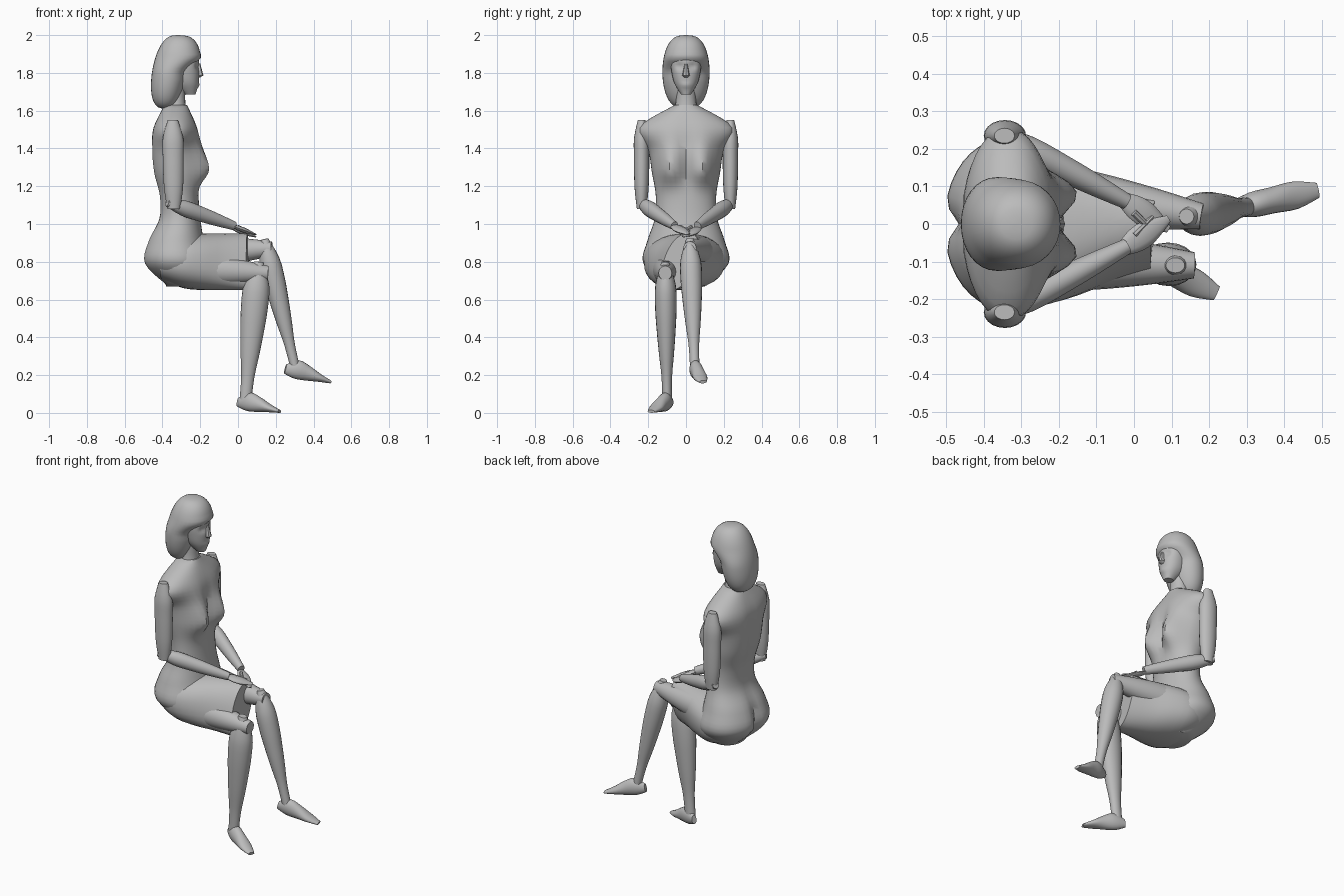
import bpy
import bmesh
import math
from mathutils import Vector

default_cube = bpy.data.objects.get("Cube")
if default_cube:
    bpy.data.objects.remove(default_cube, do_unlink=True)

# One plain clay colour for the whole figure
clay = bpy.data.materials.new("clay grey")
clay.use_nodes = True
clay_colour = (.5, .5, .5, 1)
clay.diffuse_color = clay_colour
clay.node_tree.nodes["Principled BSDF"].inputs["Base Color"].default_value = clay_colour


def refine(values, steps):
    """Fill a list of numbers or vectors with smooth in-between values."""
    result = []
    last = len(values) - 1
    for i in range(last):
        start, end = values[i], values[i + 1]
        leave = (end - values[max(i - 1, 0)]) / 2
        arrive = (values[min(i + 2, last)] - start) / 2
        for step in range(steps):
            t = step / steps
            ease = t * t * (3 - 2 * t)
            bend = leave * (t * (1 - t) ** 2) - arrive * (t * t * (1 - t))
            result.append(start + (end - start) * ease + bend)
    result.append(values[last])
    return result


def superpower(value, power):
    return math.copysign(abs(value) ** power, value)


def loft(name, centres, widths, depths, axis, steps=3, sides=20, power=1, shape=None):
    """Skin a row of elliptical rings that all face along the axis."""
    side = Vector((0, 1, 0))
    side = (side - axis * side.dot(axis)).normalized()
    across = side.cross(axis)
    bm = bmesh.new()
    rings = []
    sections = [refine(values, steps) for values in (centres, widths, depths)]
    for centre, width, depth in zip(*sections):
        ring = []
        for k in range(sides):
            angle = math.tau * k / sides
            point = centre + side * width * superpower(math.cos(angle), power)
            point += across * depth * superpower(math.sin(angle), power)
            if shape:
                shape(point)
            ring.append(bm.verts.new(point))
        rings.append(ring)
    for lower, upper in zip(rings, rings[1:]):
        for k in range(sides):
            bm.faces.new((lower[k - 1], lower[k], upper[k], upper[k - 1]))
    bm.faces.new(rings[0])
    bm.faces.new(rings[-1])
    bmesh.ops.recalc_face_normals(bm, faces=bm.faces)
    mesh = bpy.data.meshes.new(name)
    bm.to_mesh(mesh)
    bm.free()
    mesh.materials.append(clay)
    obj = bpy.data.objects.new(name, mesh)
    bpy.context.collection.objects.link(obj)
    bpy.ops.object.select_all(action="DESELECT")
    obj.select_set(True)
    bpy.context.view_layer.objects.active = obj
    bpy.ops.object.shade_smooth_by_angle(angle=math.radians(40))


def limb(name, start, end, widths, ratio=1, depths=None, lift=0, **options):
    """Evenly spaced rings from start to end; lift raises thick rings."""
    start, end = Vector(start), Vector(end)
    depths = depths or [width * ratio for width in widths]
    last = len(widths) - 1
    centres = [start.lerp(end, i / last) + Vector((0, 0, lift * depth))
               for i, depth in enumerate(depths)]
    loft(name, centres, widths, depths, (end - start).normalized(), **options)


def stack(name, heights, widths, backs, fronts, **options):
    """Level rings, each reaching from a back x to a front x."""
    centres = [Vector(((back + front) / 2, 0, z))
               for z, back, front in zip(heights, backs, fronts)]
    depths = [(front - back) / 2 for back, front in zip(backs, fronts)]
    loft(name, centres, widths, depths, Vector((0, 0, 1)), **options)


def evenly(low, high, count):
    return [low + (high - low) * i / (count - 1) for i in range(count)]


def bump(point, y, z, y_size, z_size):
    """Soft bump placed alike on both sides of the body."""
    return math.exp(-((abs(point.y) - y) / y_size) ** 2 - ((point.z - z) / z_size) ** 2)


# Torso with bust, spine groove and seat cleft
def shape_torso(point):
    if point.x > -.31:
        fall = .14 if point.z > 1.29 else .08
        point.x += .08 * bump(point, .085, 1.29, .065, fall)
    elif point.x < -.38:
        point.x += .04 * bump(point, 0, .8, .035, .14)
        point.x += .015 * bump(point, 0, 1.3, .04, .2)


stack("torso", evenly(.67, 1.63, 9),
      widths=[.1, .225, .205, .165, .16, .18, .2, .25, .06],
      backs=[-.38, -.5, -.48, -.42, -.42, -.45, -.46, -.45, -.39],
      fronts=[-.2, -.15, -.18, -.2, -.21, -.22, -.22, -.22, -.27],
      steps=5, sides=40, power=.95, shape=shape_torso)
limb("neck", (-.33, 0, 1.57), (-.325, 0, 1.72), [.07, .054, .052], ratio=.9)


# Face with eye hollows and lips
def shape_face(point):
    if point.x > -.26:
        point.x -= .014 * bump(point, .033, 1.835, .022, .02)
        point.x += .007 * bump(point, 0, 1.735, .025, .014)


stack("face", evenly(1.685, 1.91, 5),
      widths=[.025, .06, .075, .08, .07],
      backs=[-.28, -.34, -.36, -.36, -.36],
      fronts=[-.225, -.21, -.205, -.205, -.215],
      steps=6, sides=32, power=.9, shape=shape_face)
stack("nose", [1.775, 1.787, 1.85], [.012, .02, .007], [-.225] * 3,
      [-.202, -.183, -.2], steps=1, sides=8)

# Bobbed hair: an egg cut back below the brow to free the face
heights, widths, backs, fronts = [], [], [], []
for turn in evenly(.01, math.pi - .01, 17):
    swell = math.sin(turn) ** .7
    height = 1.805 - .195 * math.cos(turn)
    middle = -.35 - .03 * math.cos(turn)
    brow = min(max((height - 1.82) / .05, 0), 1)
    heights.append(height)
    widths.append(.125 * swell)
    backs.append(middle - .105 * swell)
    fronts.append(middle + (.08 + .07 * brow) * swell)
stack("hair", heights, widths, backs, fronts, steps=2, sides=32, power=.95)


# Skirt leaning toward the crossed leg at the hem
def shape_skirt(point):
    point.y += max(0, point.x + .3) * .9 * (point.z - .8)


limb("skirt", (-.4, 0, .8), (.05, -.035, .8), [.18, .215, .185, .13, .085],
     depths=[.1, .14, .15, .15, .15], sides=32, power=.85, shape=shape_skirt)


# Legs: the left one crossed over the right, which stands on the ground
def leg(label, hip, knee, shin_top, ankle, heel, toe, calf_depth):
    limb(label + "_thigh", hip, knee, [.08, .07, .055, .035], ratio=1.08)
    limb(label + "_shin", shin_top, ankle, [.02, .054, .057, .05, .04, .028, .025],
         ratio=calf_depth)
    limb(label + "_foot", heel, toe, [.015, .033, .035, .037, .02],
         depths=[.025, .05, .04, .022, .008], lift=.5)


leg("left", hip=(-.2, .08, .85), knee=(.18, .02, .87), shin_top=(.14, .02, .92),
    ankle=(.3, .046, .25), heel=(.25, .037, .22), toe=(.49, .09, .16), calf_depth=1)
leg("right", hip=(-.2, -.1, .76), knee=(.16, -.11, .74), shin_top=(.11, -.11, .8),
    ankle=(.04, -.1, .07), heel=(0, -.08, .045), toe=(.22, -.185, .004), calf_depth=1.25)

# Arms resting on the knee, the right hand above the left
for label, sign, drop in (("left", 1, .012), ("right", -1, 0)):
    limb(label + "_upper_arm", (-.345, .235 * sign, 1.55), (-.34, .235 * sign, 1.08),
         [.02, .04, .041, .04, .036, .025], ratio=1.35)
    limb(label + "_forearm", (-.375, .245 * sign, 1.115), (-.02, .06 * sign, .99),
         [.02, .038, .036, .03, .021], ratio=1.1)
    limb(label + "_hand", (-.03, .066 * sign, .99 - drop), (.092, -.014 * sign, .945 - drop),
         [.02, .032, .034, .024, .01], ratio=.4, sides=12)
    limb(label + "_thumb", (0, .03 * sign, .985), (.05, -.02 * sign, .96),
         [.01, .009, .005], sides=8)
